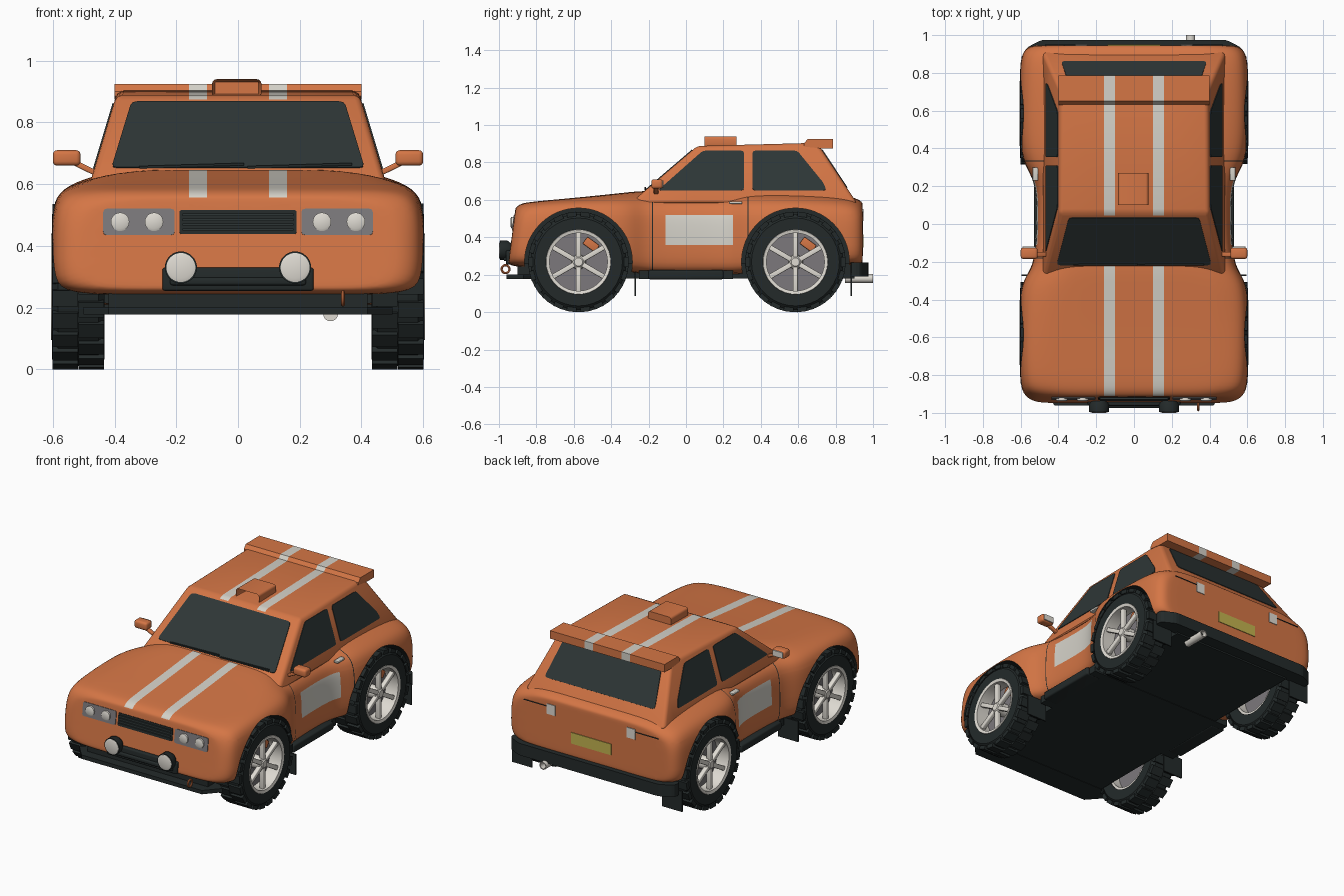
import bpy, bmesh, math
from mathutils import Vector, Matrix

cube = bpy.data.objects.get("Cube")
if cube:
    bpy.data.objects.remove(cube, do_unlink=True)


def material(name, r, g, b):
    m = bpy.data.materials.new(name)
    m.use_nodes = True
    m.diffuse_color = (r, g, b, 1)
    m.node_tree.nodes["Principled BSDF"].inputs["Base Color"].default_value = (r, g, b, 1)
    return m


ORANGE = material("body orange", 0.66, 0.18, 0.06)
WHITE = material("stripe white", 0.66, 0.64, 0.58)
TRIM = material("black trim", 0.017, 0.023, 0.023)
GLASS = material("dark glass", 0.027, 0.037, 0.037)
RIM = material("wheel silver", 0.74, 0.71, 0.65)
GREY = material("lamp grey", 0.20, 0.19, 0.20)
YELLOW = material("plate yellow", 0.55, 0.45, 0.08)


def smooth(ob):
    bpy.ops.object.select_all(action='DESELECT')
    ob.select_set(True)
    bpy.context.view_layer.objects.active = ob
    bpy.ops.object.shade_smooth_by_angle(angle=math.radians(35))


def finish(bm, name, *mats):
    bmesh.ops.recalc_face_normals(bm, faces=bm.faces[:])
    me = bpy.data.meshes.new(name)
    bm.to_mesh(me)
    bm.free()
    ob = bpy.data.objects.new(name, me)
    bpy.context.collection.objects.link(ob)
    for m in mats:
        me.materials.append(m)
    return ob


def at(pos, size, turn=None):
    """Matrix that makes a unit cube into a box."""
    return Matrix.Translation(pos) @ (turn or Matrix()) @ Matrix.Diagonal((*size, 1))


def boxes(name, mat, matrices, bevel=0):
    bm = bmesh.new()
    for m in matrices:
        bmesh.ops.create_cube(bm, size=1, matrix=m)
    if bevel:
        bmesh.ops.bevel(bm, geom=bm.edges[:], offset=bevel, segments=3, profile=0.5, affect='EDGES')
    ob = finish(bm, name, mat)
    if bevel:
        smooth(ob)
    return ob


def prism(name, mat, pts, vec, r=0):
    """Polygon, with corners rounded by r, extruded along vec."""
    pts, vec, out = [Vector(p) for p in pts], Vector(vec), []
    for i, p in enumerate(pts):
        if r:
            a = p + (pts[i - 1] - p).normalized() * r
            b = p + (pts[(i + 1) % len(pts)] - p).normalized() * r
            out += [a, (a + b) / 4 + p / 2, b]
        else:
            out.append(p)
    bm = bmesh.new()
    lo = [bm.verts.new(p) for p in out]
    hi = [bm.verts.new(p + vec) for p in out]
    bm.faces.new(lo)
    bm.faces.new(hi)
    for i in range(len(out)):
        bm.faces.new((lo[i - 1], lo[i], hi[i], hi[i - 1]))
    return finish(bm, name, mat)


def plate(name, mat, pts, normal, r=0.0):
    n = Vector(normal).normalized() * 0.004
    return prism(name, mat, [Vector(p) - n for p in pts], n * 2, r)


def lathe(name, mats, prof, pos, axis='X', closed=False, seg=36, index=0):
    """Profile of (along, radius) pairs turned about an axis."""
    bm, rings = bmesh.new(), []
    for a, r in prof:
        ring = []
        for k in range(seg):
            c, s = r * math.cos(math.tau * k / seg), r * math.sin(math.tau * k / seg)
            ring.append(bm.verts.new(Vector(pos) + Vector((a, c, s) if axis == 'X' else (c, a, s))))
        rings.append(ring)
    for i in range(0 if closed else 1, len(rings)):
        for k in range(seg):
            bm.faces.new((rings[i - 1][k - 1], rings[i - 1][k], rings[i][k], rings[i][k - 1]))
    if not closed:
        bm.faces.new(rings[0])
        bm.faces.new(rings[-1])
    for f in bm.faces:
        f.material_index = index
    ob = finish(bm, name, *mats)
    smooth(ob)
    return ob


def paint(ob, index, xr=None, yr=None, zr=None, test=lambda n: True):
    """Cut the mesh at the limits (x mirrored) and colour the faces between."""
    bm = bmesh.new()
    bm.from_mesh(ob.data)
    for ax, lim in enumerate((xr, yr, zr)):
        for v in lim or ():
            for s in ((1, -1) if ax == 0 else (1,)):
                co, no = Vector(), Vector()
                co[ax], no[ax] = v * s, 1
                bmesh.ops.bisect_plane(bm, geom=bm.verts[:] + bm.edges[:] + bm.faces[:],
                                       plane_co=co, plane_no=no, dist=1e-5)
    bm.normal_update()
    for f in bm.faces:
        c = f.calc_center_median()
        c.x = abs(c.x)
        inside = all(l is None or l[0] < c[i] < l[1] for i, l in enumerate((xr, yr, zr)))
        if inside and f.material_index == 0 and test(f.normal):
            f.material_index = index
    bm.to_mesh(ob.data)
    bm.free()


WHEEL_Y, WHEEL_Z, STRIPE = (-0.575, 0.585), 0.268, (0.10, 0.158)

# Body shell: sections of (y, half width, bottom, shoulder, top, front rake)
stations = [(-0.945, .525, .26, .53, .56, 1), (-0.92, .58, .245, .555, .58, 1), (-0.85, .607, .24, .575, .59, .5),
            (-0.6, .61, .24, .59, .61, 0), (-0.36, .61, .22, .59, .635, 0), (-0.27, .57, .21, .585, .645, 0),
            (-0.2, .525, .2, .59, .648, 0), (0, .517, .2, .59, .648, 0), (0.18, .517, .2, .59, .648, 0),
            (0.27, .55, .2, .59, .645, 0), (0.36, .605, .21, .59, .645, 0), (0.6, .61, .24, .59, .64, 0),
            (0.85, .607, .25, .58, .625, 0), (0.92, .585, .25, .56, .605, 0), (0.945, .545, .26, .54, .585, 0)]
bm, rings = bmesh.new(), []
for i, (y, w, zb, zs, zh, rake) in enumerate(stations):
    half = [(0, zb), (w * .5, zb), (w - .04, zb), (w, zb + .05), (w, .4), (w - .005, zs - .06),
            (w - .04, zs), (w - .12, (zs + zh) / 2 + .005), (w - .2, zh), (.15, zh), (0, zh)]
    loop = half + [(-x, z) for x, z in half[-2:0:-1]]
    inner = [(x * .9, .42 + (z - .42) * .9) for x, z in loop]
    group = [inner, loop] if i == 0 else [loop, inner] if i == len(stations) - 1 else [loop]
    for ring in group:
        rings.append([bm.verts.new((x, y + rake * .13 * (z - .3), z)) for x, z in ring])
for a, b in zip(rings, rings[1:]):
    for k in range(len(a)):
        bm.faces.new((a[k - 1], a[k], b[k], b[k - 1]))
bm.faces.new(rings[0])
bm.faces.new(rings[-1])
body = finish(bm, "body_shell", ORANGE, TRIM, WHITE)
body.modifiers.new("smooth", 'SUBSURF').levels = 2

# Wheel arches
cutters = []
for y in WHEEL_Y:
    for s in (1, -1):
        c = lathe("arch_cutter", (ORANGE, TRIM), [(.4 * s, .288), (.75 * s, .288)], (0, y, WHEEL_Z), seg=64, index=1)
        c.hide_render = True
        cutters.append(c)
        cut = body.modifiers.new("arch", 'BOOLEAN')
        cut.object, cut.operation, cut.solver = c, 'DIFFERENCE', 'EXACT'
baked = bpy.data.meshes.new_from_object(body.evaluated_get(bpy.context.evaluated_depsgraph_get()))
body.modifiers.clear()
body.data = baked
for c in cutters:
    bpy.data.objects.remove(c, do_unlink=True)
side = lambda n: abs(n.x) > .3
paint(body, 2, STRIPE, (-1, -.2), None, lambda n: n.z > .4)
paint(body, 2, (.45, 1), (-.11, .25), (.36, .52), side)
for y in (-.182, .33):
    paint(body, 1, (.45, 1), (y, y + .005), (.2, .66), side)
smooth(body)

# Cabin planes
side_x = lambda z: .475 - .3 * (z - .62)
front_y = lambda z: -.23 + 1.17 * (z - .64)
rear_y = lambda z: .87 - .66 * (z - .65)
bm = bmesh.new()
for f, z in ((front_y, .58), (front_y, .888), (rear_y, .58), (rear_y, .905)):
    for s in (1, -1):
        bm.verts.new((s * side_x(z), f(z), z))
bmesh.ops.convex_hull(bm, input=bm.verts[:])
bmesh.ops.dissolve_limit(bm, angle_limit=.03, verts=bm.verts[:], edges=bm.edges[:])
bmesh.ops.bevel(bm, geom=bm.edges[:], offset=.02, segments=3, profile=.5, affect='EDGES')
cabin = finish(bm, "cabin", ORANGE, WHITE)
paint(cabin, 1, STRIPE, (.045, .8), None, lambda n: n.z > .78)
smooth(cabin)

# Windows
for name, f, n, rows in (("windscreen", front_y, (0, -1, 1.17), ((.41, .652), (.345, .866))),
                         ("rear_window", rear_y, (0, 1, .66), ((.385, .665), (.34, .868)))):
    (a, z0), (b, z1) = rows
    plate(name, GLASS, [(-a, f(z0), z0), (a, f(z0), z0), (b, f(z1), z1), (-b, f(z1), z1)], n, .02)
for s in (1, -1):
    for name, pts in (("front_side_window", [(-.15, .65), (.31, .65), (.31, .862), (.09, .862)]),
                      ("rear_side_window", [(.355, .65), (.75, .65), (.735, .69), (.595, .862), (.355, .862)])):
        plate(name, GLASS, [(s * side_x(z), y, z) for y, z in pts], (s, 0, .3), .015)
boxes("wipers", TRIM, [at((x, front_y(.658) - .008, .66), (.34, .008, .008), Matrix.Rotation(-.03, 4, 'Y'))
                       for x in (-.15, .2)])

# Roof spoiler and scoop
spoiler = prism("roof_spoiler", ORANGE, [(-.4, y, z) for y, z in (
    (.63, .9), (.65, .925), (.785, .925), (.785, .875), (.72, .875), (.63, .885))], (.8, 0, 0))
spoiler.data.materials.append(WHITE)
paint(spoiler, 1, STRIPE)
bm = bmesh.new()
bmesh.ops.create_cube(bm, size=1, matrix=at((-.004, .185, .91), (.16, .17, .06)))
bmesh.ops.bevel(bm, geom=[e for e in bm.edges if abs((e.verts[0].co - e.verts[1].co).y) > .1],
                offset=.014, segments=3, profile=.5, affect='EDGES')
mouth = min(bm.faces, key=lambda f: f.calc_center_median().y)
bmesh.ops.inset_region(bm, faces=[mouth], thickness=.009)
bmesh.ops.translate(bm, verts=mouth.verts[:], vec=(0, .1, 0))
smooth(finish(bm, "roof_scoop", ORANGE))

# Front lamps and grille, lying on the raked nose
nose = lambda z: -.945 + .13 * (z - .3)


def nose_plate(name, mat, x0, x1, z0, z1, r):
    plate(name, mat, [(x0, nose(z0), z0), (x1, nose(z0), z0), (x1, nose(z1), z1), (x0, nose(z1), z1)],
          (0, -1, .13), r)


nose_plate("grille", TRIM, -.19, .19, .438, .516, .008)
boxes("grille_slats", GLASS, [at((0, nose(z) - .006, z), (.36, .01, .007)) for z in (.453, .469, .485, .501)])
boxes("lower_intake", TRIM, [at((0, -.945, .292), (.49, .035, .075)), at((0, -.96, .285), (.44, .03, .025))], .008)
for s in (1, -1):
    nose_plate("headlight_panel", GREY, s * .205, s * .437, .435, .52, .012)
    for x in (.272, .382):
        lathe("headlamp", (RIM,), [(0, .03), (-.012, .03), (-.016, .022)], (s * x, nose(.478), .478), 'Y', seg=24)
    lathe("spot_lamp_case", (TRIM,), [(-.93, .035), (-.955, .052), (-.994, .052)], (s * .185, 0, .33), 'Y')
    lathe("spot_lamp_glass", (RIM,), [(-.985, .047), (-.996, .047), (-1, .035)], (s * .185, 0, .33), 'Y')
lathe("tow_hook", (ORANGE,), [(.006 * math.cos(t * math.tau / 8), .021 + .006 * math.sin(t * math.tau / 8))
                              for t in range(8)], (.34, -.965, .23), closed=True, seg=20)

# Underbody, splitter, bumper, sills and flaps
boxes("underbody", TRIM, [at((0, 0, .22), (.84, 1.8, .08)), at((0, 0, .2), (1.02, .5, .045))])
prism("front_splitter", TRIM, [(-.42, -.96, .178), (.42, -.96, .178), (.5, -.87, .178), (.42, -.8, .178),
                               (-.42, -.8, .178), (-.5, -.87, .178)], (0, 0, .024))
prism("rear_bumper", TRIM, [(-.49, .975, .19), (.49, .975, .19), (.575, .93, .19), (.575, .88, .19),
                            (-.575, .88, .19), (-.575, .93, .19)], (0, 0, .075), .02)
boxes("sills", TRIM, [at((s * .48, 0, .2), (.1, .4, .05)) for s in (1, -1)], .01)
boxes("mud_flaps", TRIM, [at((s * .525, y, .15), (.14, .008, .13)) for s in (1, -1) for y in (-.272, .884)])
lathe("exhaust", (RIM,), [(.85, .024), (1, .024), (1, .018), (.94, .018)], (.3, 0, .18), 'Y', seg=20)

# Rear plates and lamps
rear = lambda x, z, w, h: [(x - w, .945, z - h), (x + w, .945, z - h), (x + w, .945, z + h), (x - w, .945, z + h)]
plate("number_plate", YELLOW, rear(0, .38, .14, .035), (0, 1, 0))
for s in (1, -1):
    plate("rear_lamp", RIM, rear(s * .28, .52, .03, .032), (0, 1, 0))
    plate("tailgate_seam", TRIM, rear(s * .39, .535, .08, .002), (0, 1, 0))

# Door mirrors and handles
for s in (1, -1):
    boxes("mirror_housing", ORANGE, [at((s * .555, -.155, .685), (.09, .06, .05))], .014)
    plate("mirror_glass", RIM, [(s * x, -.124, z) for x, z in ((.52, .667), (.59, .667), (.59, .703), (.52, .703))],
          (0, 1, 0), .008)
    boxes("mirror_stalk", ORANGE, [at((s * .5, -.16, .655), (.1, .025, .018), Matrix.Rotation(-s * .45, 4, 'Y'))], .005)
    boxes("door_handle", WHITE, [at((s * .522, .265, .585), (.03, .07, .014))], .004)

# Wheels
turn = lambda k, n: Matrix.Rotation(math.tau * k / n, 4, 'X')
for y in WHEEL_Y:
    for s in (1, -1):
        pos = Vector((s * .5175, y, WHEEL_Z))
        spin = lambda name, mat, prof, closed: lathe(name, (mat,), [(a * s, r) for a, r in prof], pos, closed=closed)
        spin("tyre", TRIM, [(-.085, .17), (-.085, .235), (-.065, .257), (.065, .257), (.085, .235), (.085, .17)], True)
        boxes("tyre_tread", TRIM, [
            Matrix.Translation(pos) @ turn(k + (row > 0) / 2, 22) @ at((row * .042, 0, .256), (.082, .052, .024))
            for k in range(22) for row in (1, -1)])
        spin("rim", RIM, [(-.08, .176), (.08, .176), (.088, .172), (.084, .155), (-.08, .155)], True)
        spin("brake_disc", GREY, [(-.02, .158), (0, .158)], False)
        spin("hub", RIM, [(0, .04), (.06, .038), (.074, .022)], False)
        boxes("spokes", RIM, [Matrix.Translation(pos) @ turn(k, 6) @ at((s * .055, 0, .09), (.028, .027, .15))
                              for k in range(6)], .005)
        boxes("brake_caliper", ORANGE, [Matrix.Translation(pos) @ turn(-.1, 1) @
                                        at((s * .012, 0, .115), (.03, .08, .045))], .006)
